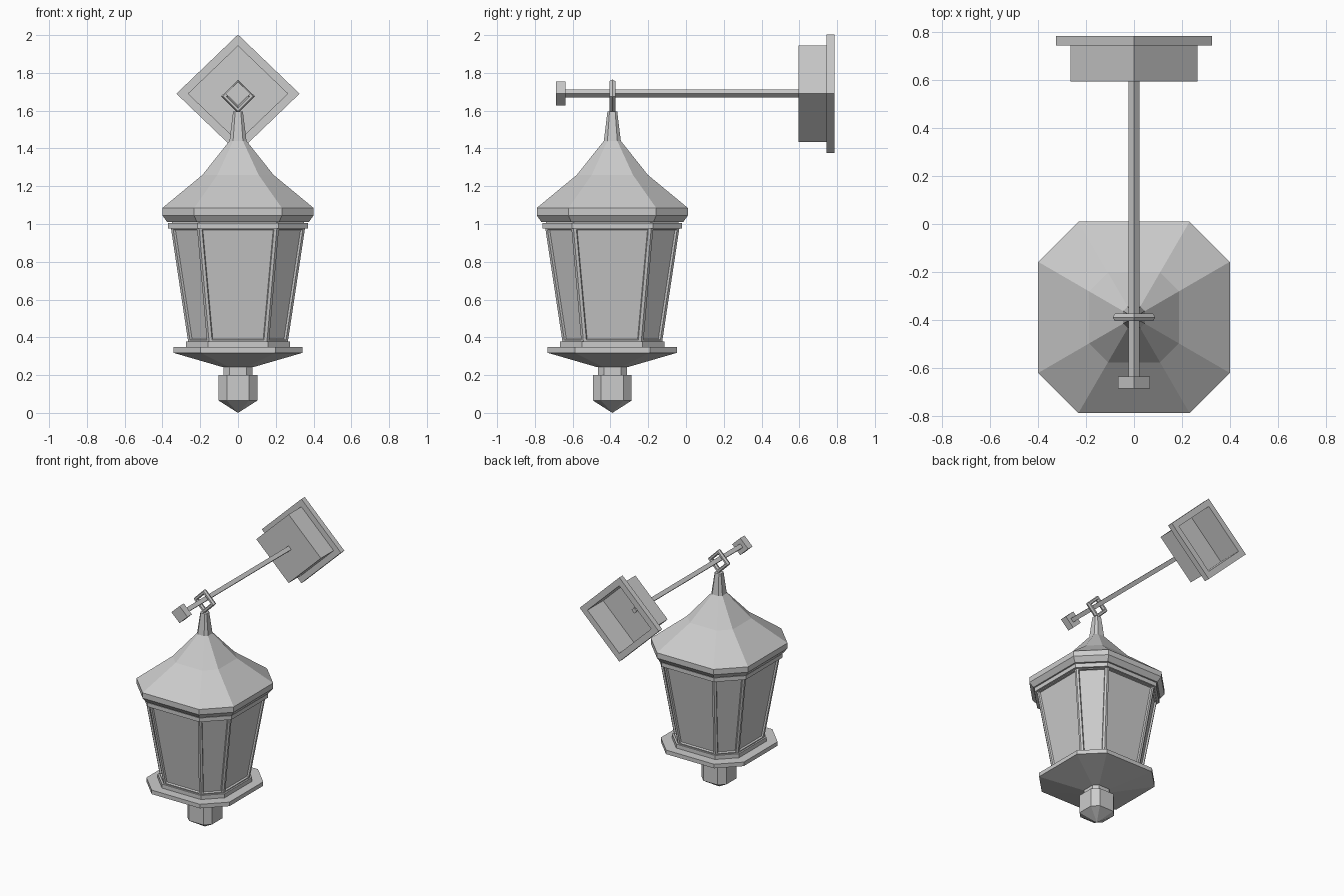
import bpy, bmesh, math
from mathutils import Vector

if "Cube" in bpy.data.objects:
    bpy.data.objects.remove(bpy.data.objects["Cube"])

K = 0.58
OCT = [(1, -K), (1, K), (K, 1), (-K, 1), (-1, K), (-1, -K), (-K, -1), (K, -1)]
DIAMOND = [(1, 0), (0, 0.96), (-1, 0), (0, -0.96)]
LANTERN = Vector((0, -0.39, 0))
BAR_Z = 1.69


def finish(name, bm):
    bmesh.ops.recalc_face_normals(bm, faces=bm.faces[:])
    mesh = bpy.data.meshes.new(name)
    bm.to_mesh(mesh)
    bm.free()
    ob = bpy.data.objects.new(name, mesh)
    bpy.context.collection.objects.link(ob)
    return ob


def stack(profile, section, place):
    """Skin scaled copies of a section along (radius, height) profile points."""
    bm = bmesh.new()
    rings = []
    for r, h in profile:
        if r == 0:
            rings.append([bm.verts.new(place(0, 0, h))])
        else:
            rings.append([bm.verts.new(place(u * r, v * r, h)) for u, v in section])
    n = len(section)
    for a, b in zip(rings, rings[1:]):
        for i in range(n):
            j = (i + 1) % n
            vs = [a[i % len(a)], a[j % len(a)], b[j % len(b)], b[i % len(b)]]
            bm.faces.new(list(dict.fromkeys(vs)))
    for ring in (rings[0], rings[-1]):
        if len(ring) > 1:
            bm.faces.new(ring)
    bmesh.ops.recalc_face_normals(bm, faces=bm.faces[:])
    return bm


def upright(u, v, h):
    return LANTERN + Vector((u, v, h))


def along_y(u, v, h):
    return Vector((u, h, BAR_Z + v))


# Hanging finial under the lantern
finish("bottom_finial", stack([(0, 0), (0.102, 0.065), (0.102, 0.2), (0.077, 0.2),
                               (0.077, 0.25)], OCT, upright))

# Dished base with raised collar
finish("base_dish", stack([(0.08, 0.242), (0.342, 0.318), (0.342, 0.348), (0.276, 0.348),
                           (0.276, 0.378), (0.25, 0.378)], OCT, upright))

# Tapered lantern body with framed, recessed panes on all eight sides
bm = stack([(0.263, 0.37), (0.356, 0.985)], OCT, upright)
panes = [f for f in bm.faces if abs(f.normal.z) < 0.5]
bmesh.ops.inset_individual(bm, faces=panes, thickness=0.022, depth=0)
bmesh.ops.inset_individual(bm, faces=panes, thickness=0.006, depth=-0.012)
finish("lantern_body", bm)

# Cornice and roof
finish("cornice", stack([(0.33, 0.975), (0.37, 0.975), (0.37, 1.005), (0.35, 1.005),
                         (0.35, 1.03)], OCT, upright))
finish("roof", stack([(0.34, 1.01), (0.375, 1.01), (0.4, 1.045), (0.4, 1.085), (0.188, 1.26),
                      (0.045, 1.44), (0.026, 1.595)], OCT, upright))

# Four-sided hanging ring
bpy.ops.mesh.primitive_torus_add(major_segments=4, minor_segments=6, major_radius=0.071,
                                 minor_radius=0.018, location=(0, -0.39, 1.676),
                                 rotation=(math.radians(90), 0, 0))
bpy.context.object.name = "hanging_ring"

# Diamond arm and end stop
finish("arm", stack([(0.022, -0.65), (0.022, 0.61)], DIAMOND, along_y))
finish("arm_end_stop", stack([(0.066, -0.688), (0.066, -0.637)], DIAMOND, along_y))

# Wall mount, hollow from the back
finish("wall_mount", stack([(0, 0.595), (0.266, 0.595), (0.266, 0.745), (0.326, 0.745),
                            (0.326, 0.785), (0.262, 0.785), (0.262, 0.6), (0, 0.6)],
                           DIAMOND, along_y))
